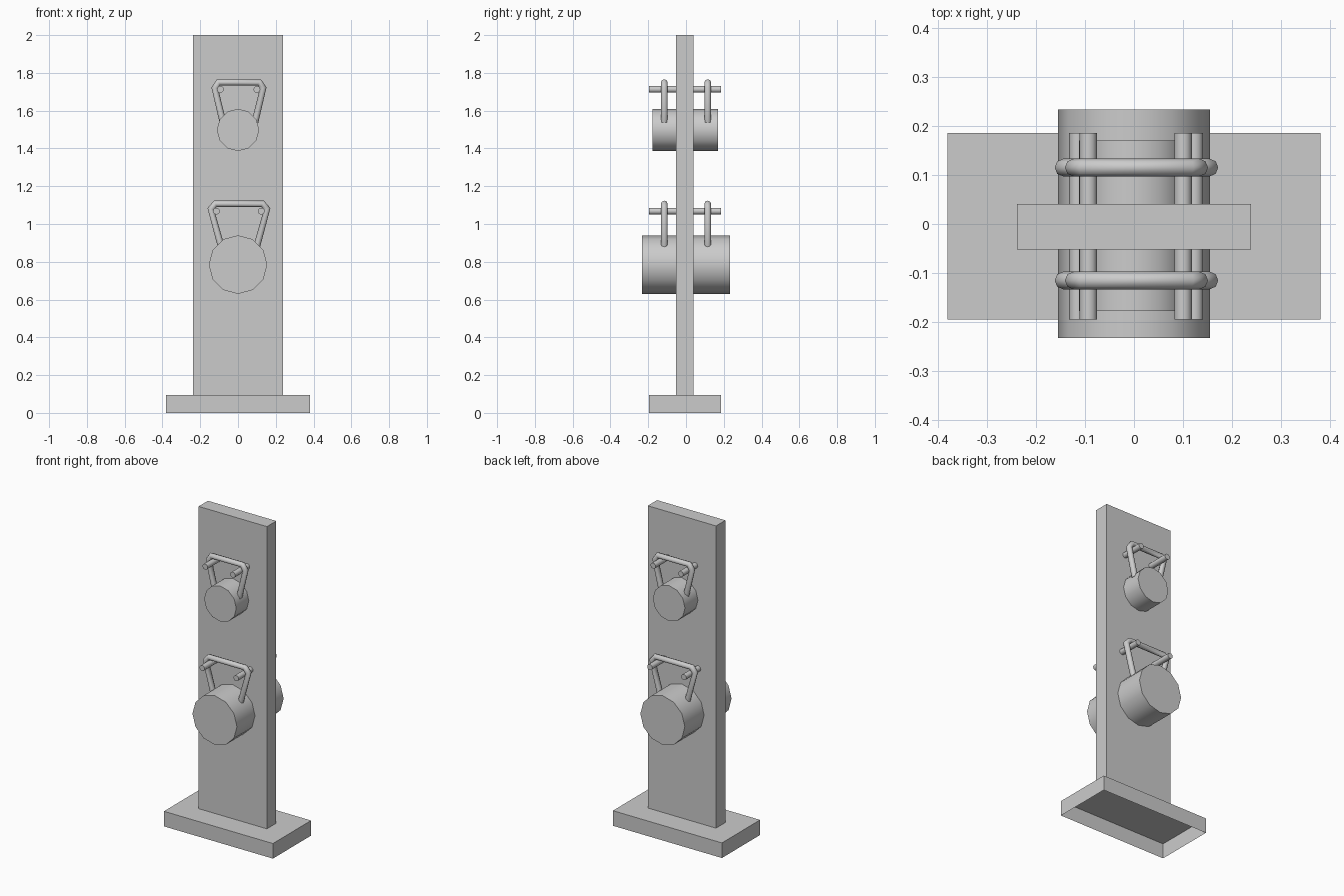
import bpy, bmesh, math
from mathutils import Matrix

cube = bpy.data.objects.get("Cube")
if cube:
    bpy.data.objects.remove(cube, do_unlink=True)

grey = bpy.data.materials.new("plain grey")
grey.use_nodes = True
COLOUR = (0.6, 0.6, 0.6, 1)
grey.diffuse_color = COLOUR
grey.node_tree.nodes["Principled BSDF"].inputs["Base Color"].default_value = COLOUR


def finish(bm, name):
    mesh = bpy.data.meshes.new(name)
    bm.to_mesh(mesh)
    bm.free()
    mesh.materials.append(grey)
    obj = bpy.data.objects.new(name, mesh)
    bpy.context.collection.objects.link(obj)
    return obj


def smooth(obj, degrees=40):
    bpy.ops.object.select_all(action="DESELECT")
    obj.select_set(True)
    bpy.context.view_layer.objects.active = obj
    bpy.ops.object.shade_smooth_by_angle(angle=math.radians(degrees))


def box(name, x, y, z, open_bottom=False):
    """Box from three (low, high) ranges."""
    bm = bmesh.new()
    bmesh.ops.create_cube(bm, size=1)
    for v in bm.verts:
        v.co = [r[0] if c < 0 else r[1] for c, r in zip(v.co, (x, y, z))]
    if open_bottom:
        bm.normal_update()
        under = [f for f in bm.faces if f.normal.z < -0.5]
        bmesh.ops.delete(bm, geom=under, context="FACES_ONLY")
    return finish(bm, name)


def rod(name, x, z, radius, y, sides=12):
    """Capped cylinder running front to back through the board."""
    bm = bmesh.new()
    place = Matrix.Translation((x, (y[0] + y[1]) / 2, z)) @ Matrix.Rotation(math.pi / 2, 4, "X")
    bmesh.ops.create_cone(bm, cap_ends=True, segments=sides, radius1=radius,
                          radius2=radius, depth=y[1] - y[0], matrix=place)
    smooth(finish(bm, name))


def handle(name, half_path, y):
    """Bent tube, mirrored from the points of its right half."""
    points = [(-x, z) for x, z in half_path] + list(reversed(half_path))
    curve = bpy.data.curves.new(name, "CURVE")
    curve.dimensions = "3D"
    curve.bevel_depth = 0.018
    curve.bevel_resolution = 2
    curve.use_fill_caps = True
    spline = curve.splines.new("POLY")
    spline.points.add(len(points) - 1)
    for p, (x, z) in zip(spline.points, points):
        p.co = (x + 0.005, y, z, 1)
    curve.materials.append(grey)
    obj = bpy.data.objects.new(name, curve)
    bpy.context.collection.objects.link(obj)
    bpy.ops.object.select_all(action="DESELECT")
    obj.select_set(True)
    bpy.context.view_layer.objects.active = obj
    bpy.ops.object.convert(target="MESH")
    smooth(bpy.context.view_layer.objects.active, 60)


# Hollow foot and upright board
box("base", (-0.38, 0.38), (-0.195, 0.185), (0, 0.095), open_bottom=True)
box("board", (-0.238, 0.238), (-0.052, 0.041), (0.095, 2))

# Weights that pass through the board
rod("lower_weight", 0, 0.785, 0.155, (-0.232, 0.233))
rod("upper_weight", 0, 1.498, 0.112, (-0.177, 0.17))

# Pegs that carry the handles
for level, left, right, z in (("lower", 0.123, -0.114, 1.068), ("upper", 0.1, -0.093, 1.713)):
    for side, x in (("left", left), ("right", right)):
        rod(f"{level}_{side}_peg", x, z, 0.018, (-0.195, 0.185))

# Handles at the front and the back
lower_path = [(0.09, 0.865), (0.149, 1.08), (0.125, 1.107)]
upper_path = [(0.085, 1.54), (0.128, 1.72), (0.108, 1.75)]
for end, y in (("front", -0.115), ("back", 0.115)):
    handle(f"lower_{end}_handle", lower_path, y)
    handle(f"upper_{end}_handle", upper_path, y)
